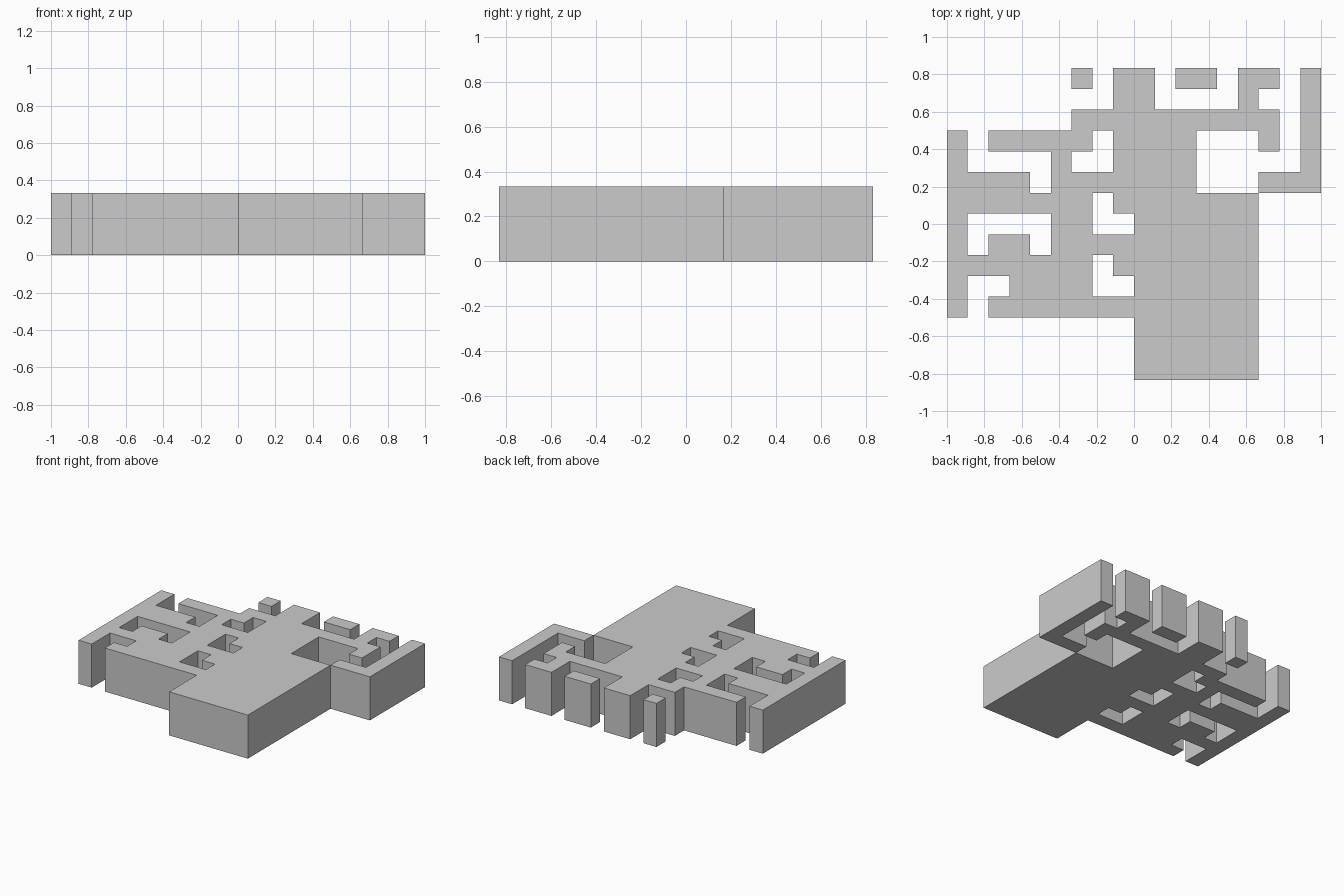
import bpy
import bmesh
import math

if "Cube" in bpy.data.objects:
    bpy.data.objects.remove(bpy.data.objects["Cube"])

CELL = 1 / 9      # plan grid step
HEIGHT = 1 / 3    # every part is a straight extrusion of its plan


def extrude_plan(name, rows, col=0, row=0):
    """Extrude the '#' cells of a plan; the first text row is the back edge."""
    cells = {(c + col, r + row) for r, line in enumerate(rows)
             for c, mark in enumerate(line) if mark == "#"}
    bm = bmesh.new()
    verts = {}

    def vert(c, r):
        if (c, r) not in verts:
            verts[c, r] = bm.verts.new((c * CELL - 1, 7.5 * CELL - r * CELL, 0))
        return verts[c, r]

    for c, r in sorted(cells):
        bm.faces.new([vert(c, r + 1), vert(c + 1, r + 1), vert(c + 1, r), vert(c, r)])
    result = bmesh.ops.extrude_face_region(bm, geom=bm.faces[:], use_keep_orig=True)
    top = [v for v in result["geom"] if isinstance(v, bmesh.types.BMVert)]
    bmesh.ops.translate(bm, verts=top, vec=(0, 0, HEIGHT))
    bmesh.ops.recalc_face_normals(bm, faces=bm.faces[:])
    # merge the flat cells into large faces
    bmesh.ops.dissolve_limit(bm, angle_limit=math.radians(1),
                             verts=bm.verts[:], edges=bm.edges[:])
    mesh = bpy.data.meshes.new(name)
    bm.to_mesh(mesh)
    bm.free()
    obj = bpy.data.objects.new(name, mesh)
    bpy.context.collection.objects.link(obj)
    return obj


# Solid block at the front joined to the pierced fretwork around it
extrude_plan("fretted_slab", [
    "........##....##.#",
    "........##....#..#",
    "......##########.#",
    "#.#####.####...#.#",
    "#....#..####.....#",
    "####.#######...###",
    "#######.#######...",
    "#....##..######...",
    "#.##.##########...",
    "#######.#######...",
    "#..####..######...",
    "#.#############...",
    ".........######...",
    ".........######...",
    ".........######...",
])

# Loose pieces along the back edge
extrude_plan("back_post", ["#"], col=6)
extrude_plan("back_bar", ["##"], col=11)
